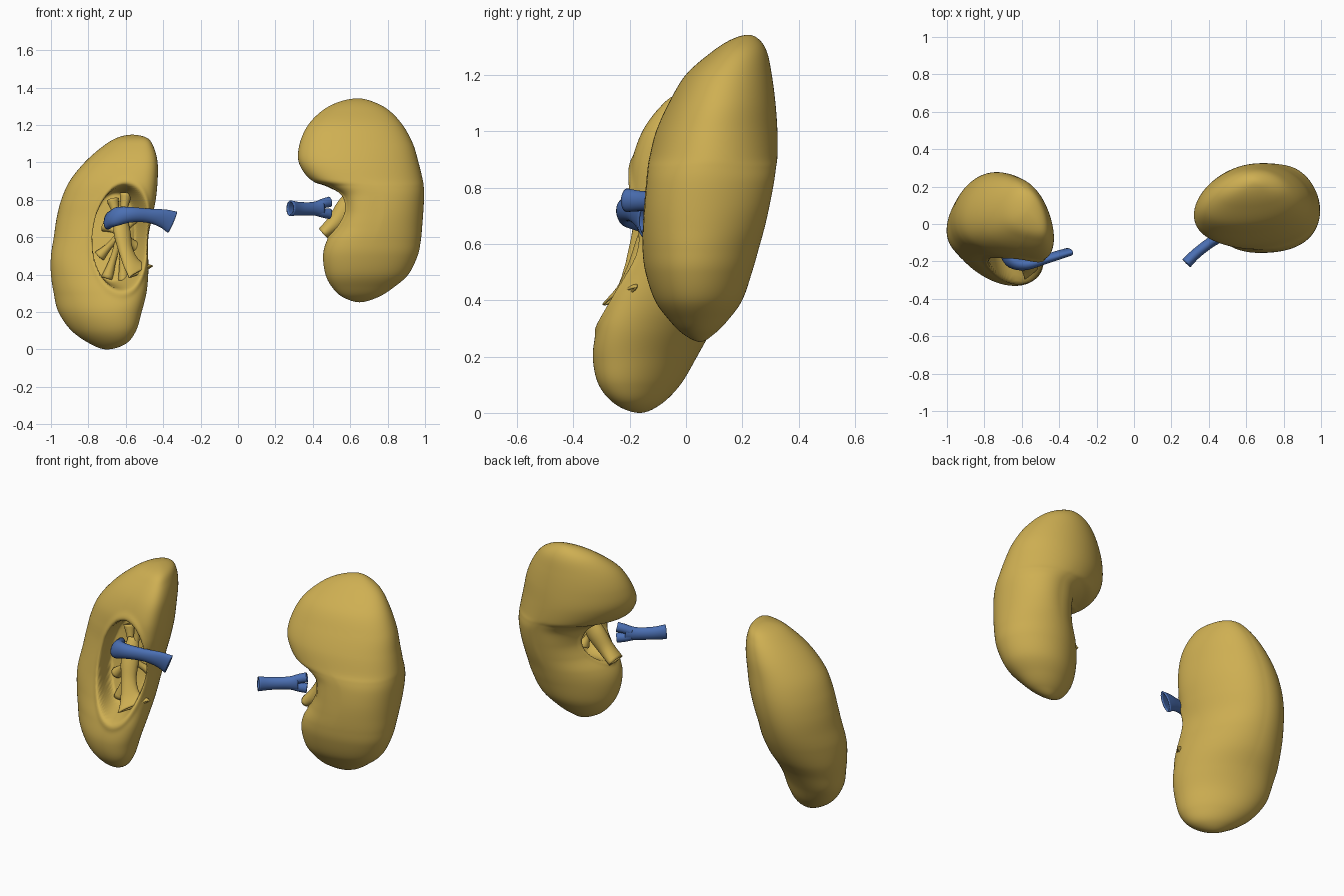
import bpy, bmesh, math
from mathutils import Vector


def material(name, color):
    m = bpy.data.materials.new(name)
    m.diffuse_color = color
    return m


OCHRE = material("ochre", (0.62, 0.43, 0.085, 1))
BLUE = material("blue", (0.07, 0.16, 0.45, 1))


def spline(pts, before, after, steps):
    # Catmull-Rom through tuples, with phantom end points
    p = [before] + list(pts) + [after]
    out = []
    for i in range(1, len(p) - 2):
        for k in range(steps):
            t = k / steps
            out.append([0.5 * (2 * b + (c - a) * t + (2 * a - 5 * b + 4 * c - d) * t * t
                               + (3 * b - a - 3 * c + d) * t ** 3)
                        for a, b, c, d in zip(*p[i - 1:i + 3])])
    return out + [list(pts[-1])]


def finish(bm, name, mat):
    bmesh.ops.recalc_face_normals(bm, faces=bm.faces)
    me = bpy.data.meshes.new(name)
    bm.to_mesh(me)
    bm.free()
    ob = bpy.data.objects.new(name, me)
    bpy.context.collection.objects.link(ob)
    me.materials.append(mat)
    for f in me.polygons:
        f.use_smooth = True
    return ob


def bridge(bm, rings):
    n = len(rings[0])
    for a, b in zip(rings, rings[1:]):
        for i in range(n):
            j = (i + 1) % n
            bm.faces.new((a[i], a[j], b[j], b[i]))


def ramp(z, a, b):
    t = min(max((z - a) / (b - a), 0), 1)
    return t * t * (3 - 2 * t)


def kidney(name, rows, section, medial, pit):
    # rows: z, x min, x max, y min, y max; the ends are poles
    # section(z): skew of the oval, forward bend of its ends, medial fullness
    flip = lambda r: (r[0], r[2], r[1], r[4], r[3])
    secs = spline(rows, flip(rows[1]), flip(rows[-2]), 10)
    c, n, up, half_w, half_h, depth = pit
    c, n = Vector(c), Vector(n).normalized()
    up = (Vector(up) - n * n.dot(Vector(up))).normalized()
    side = up.cross(n)

    def dent(v):
        # sunken hilum with a soft raised lip
        r = v - c
        if r.dot(n) < -0.14:
            return v
        d = math.hypot(r.dot(side) / half_w, r.dot(up) / half_h)
        t = ramp(1.0 - d, 0, 0.2)
        lip = 0.007 * math.exp(-((d - 1.05) / 0.07) ** 2)
        return v + n * (lip - depth * t)

    bm = bmesh.new()
    N = 160
    rings = []
    for z, x0, x1, y0, y1 in secs[1:-1]:
        skew, bend, full = section(z)
        ring = []
        for i in range(N):
            t = 2 * math.pi * i / N
            cx = math.cos(t)
            sy = math.sin(t + skew) - bend * cx * cx
            if cx * medial > 0:
                cx = math.copysign(abs(cx) ** full, cx)
            v = Vector(((x0 + x1) / 2 + (x1 - x0) / 2 * cx,
                        (y0 + y1) / 2 + (y1 - y0) / 2 * sy, z))
            ring.append(bm.verts.new(dent(v)))
        rings.append(ring)
    bridge(bm, rings)
    for ring, r in ((rings[0], rows[0]), (rings[-1], rows[-1])):
        p = bm.verts.new((r[1], r[3], r[0]))
        for i in range(N):
            bm.faces.new((ring[i], ring[(i + 1) % N], p))
    return finish(bm, name, OCHRE)


def tube(name, pts, wide, mat, wall=0.008):
    # open vessel; points: x, y, z, half width along 'wide', half thickness
    ext = lambda a, b: tuple(2 * p - q for p, q in zip(a, b))
    path = spline(pts, ext(pts[0], pts[1]), ext(pts[-1], pts[-2]), 6)
    bm = bmesh.new()
    rings = []
    for i, s in enumerate(path):
        c = Vector(s[:3])
        tan = (Vector(path[min(i + 1, len(path) - 1)][:3])
               - Vector(path[max(i - 1, 0)][:3])).normalized()
        u = Vector(wide)
        u = (u - tan * u.dot(tan)).normalized()
        w = tan.cross(u)
        rings.append([bm.verts.new(c + u * s[3] * math.cos(a) + w * s[4] * math.sin(a))
                      for a in (2 * math.pi * k / 24 for k in range(24))])
    bridge(bm, rings)
    ob = finish(bm, name, mat)
    mod = ob.modifiers.new("wall", "SOLIDIFY")
    mod.thickness = wall
    mod.offset = -1
    return ob


# kidney on the -x side, hilum facing forward
kidney("kidney_a", [
    (0.0, -0.70, -0.70, -0.165, -0.165), (0.03, -0.79, -0.60, -0.25, -0.09),
    (0.10, -0.89, -0.545, -0.31, -0.02), (0.2, -0.96, -0.515, -0.33, 0.04),
    (0.3, -0.985, -0.49, -0.31, 0.10), (0.4, -1.0, -0.48, -0.27, 0.17),
    (0.5, -1.0, -0.48, -0.235, 0.22), (0.6, -0.985, -0.48, -0.215, 0.255),
    (0.7, -0.97, -0.46, -0.20, 0.275), (0.8, -0.945, -0.44, -0.193, 0.28),
    (0.9, -0.90, -0.43, -0.18, 0.27), (1.0, -0.82, -0.43, -0.145, 0.25),
    (1.08, -0.73, -0.45, -0.09, 0.215), (1.13, -0.65, -0.485, -0.03, 0.165),
    (1.148, -0.565, -0.565, 0.07, 0.07)],
    lambda z: (-0.45 + 0.2 * ramp(z, 0.2, 0.55), 0.34 * ramp(z, 0.15, 0.5),
               1 - 0.13 * ramp(z, 0.2, 0.6)), 1,
    ((-0.63, -0.19, 0.60), (0.28, -0.95, 0.0), (0.13, 0, 1), 0.145, 0.29, 0.17))

# kidney on the +x side, hilum facing the middle
kidney("kidney_b", [
    (0.252, 0.65, 0.65, 0.05, 0.05), (0.28, 0.56, 0.75, -0.01, 0.10),
    (0.33, 0.505, 0.83, -0.06, 0.15), (0.4, 0.468, 0.91, -0.11, 0.20),
    (0.5, 0.455, 0.96, -0.143, 0.235), (0.58, 0.475, 0.977, -0.153, 0.258),
    (0.66, 0.53, 0.985, -0.152, 0.28), (0.74, 0.565, 0.991, -0.147, 0.298),
    (0.82, 0.55, 0.995, -0.14, 0.313), (0.87, 0.48, 0.993, -0.135, 0.32),
    (0.91, 0.385, 0.987, -0.128, 0.325), (1.0, 0.325, 0.965, -0.105, 0.325),
    (1.1, 0.33, 0.935, -0.06, 0.318), (1.2, 0.375, 0.88, 0.00, 0.305),
    (1.28, 0.455, 0.805, 0.09, 0.288), (1.325, 0.545, 0.72, 0.16, 0.26),
    (1.342, 0.64, 0.64, 0.22, 0.22)],
    lambda z: (0.13, 0.2, 1 - 0.32 * math.exp(-((z - 0.76) / 0.12) ** 2)), -1,
    ((0.57, 0.03, 0.745), (-0.95, -0.30, 0.0), (0, 0, 1), 0.10, 0.14, 0.12))

# renal veins
tube("vein_a", [
    (-0.69, -0.14, 0.69, 0.055, 0.03), (-0.65, -0.20, 0.71, 0.052, 0.035),
    (-0.58, -0.215, 0.72, 0.042, 0.032), (-0.48, -0.19, 0.715, 0.038, 0.026),
    (-0.40, -0.165, 0.70, 0.050, 0.024), (-0.35, -0.15, 0.68, 0.062, 0.022)],
    (0.5, 0, 1), BLUE)
tube("vein_b", [
    (0.28, -0.21, 0.755, 0.042, 0.030), (0.33, -0.16, 0.752, 0.036, 0.028),
    (0.40, -0.105, 0.752, 0.036, 0.028), (0.45, -0.075, 0.755, 0.048, 0.028)],
    (0, 0, 1), BLUE)
for label, dz in (("upper", 1), ("lower", -1)):
    tube("vein_b_" + label + "_branch", [
        (0.42, -0.09, 0.752 + 0.012 * dz, 0.026, 0.024),
        (0.455, -0.07, 0.755 + 0.025 * dz, 0.026, 0.026),
        (0.49, -0.05, 0.757 + 0.032 * dz, 0.028, 0.026)], (0, 0, 1), BLUE)

# funnels leading into the ureters
tube("ureter_a", [
    (-0.63, -0.08, 0.74, 0.03, 0.025), (-0.62, -0.13, 0.63, 0.048, 0.035),
    (-0.60, -0.17, 0.53, 0.042, 0.03), (-0.565, -0.205, 0.455, 0.055, 0.024),
    (-0.52, -0.235, 0.415, 0.095, 0.014)], (0.8, 0.6, 0.27), OCHRE)
tube("ureter_b", [
    (0.63, 0.03, 0.84, 0.04, 0.03), (0.58, 0.02, 0.76, 0.055, 0.045),
    (0.52, 0.01, 0.68, 0.045, 0.045), (0.455, 0.01, 0.62, 0.034, 0.055)],
    (0.75, 0, -0.65), OCHRE)

# cup-shaped branches inside each hilum
HUB_A, HUB_B = (-0.625, -0.11, 0.62), (0.60, 0.02, 0.78)
CUPS_A = [(-0.60, -0.06, 0.83), (-0.67, -0.06, 0.80), (-0.71, -0.06, 0.66),
          (-0.74, -0.08, 0.50), (-0.70, -0.11, 0.38), (-0.61, -0.12, 0.36),
          (-0.53, -0.04, 0.54), (-0.53, -0.03, 0.72)]
CUPS_B = [(0.58, 0.0, 0.87), (0.66, 0.07, 0.86), (0.64, 0.05, 0.68)]
for tag, hub, cups in (("a", HUB_A, CUPS_A), ("b", HUB_B, CUPS_B)):
    for k, end in enumerate(cups):
        h, e = Vector(hub), Vector(end)
        mid = h.lerp(e, 0.55)
        tube("calyx_%s_%d" % (tag, k + 1), [
            (*h, 0.024, 0.022), (*mid, 0.018, 0.018), (*e, 0.036, 0.032)],
            (0.3, 1, 0.2), OCHRE)
